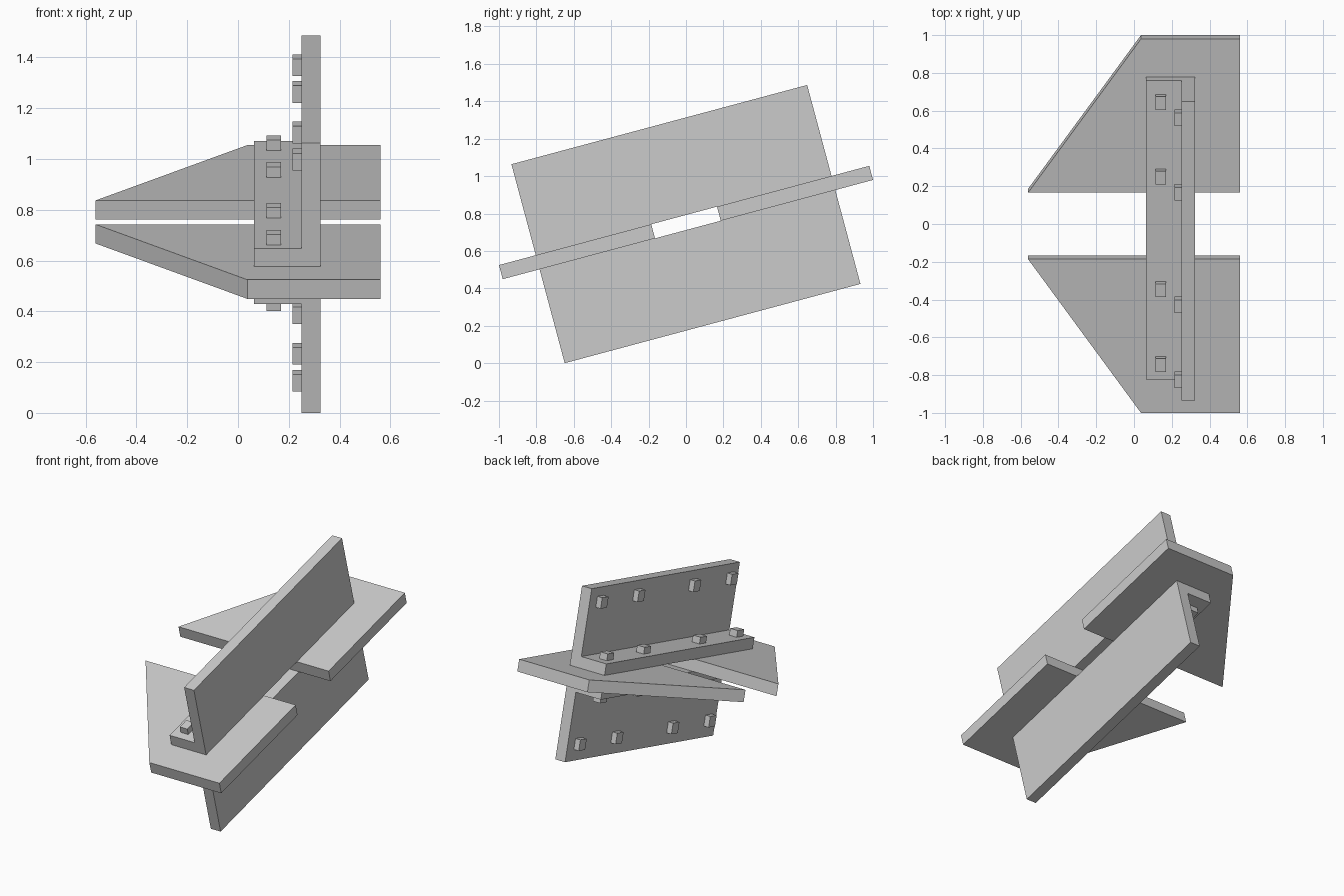
import bpy, bmesh
from math import radians
from mathutils import Matrix, Vector

if "Cube" in bpy.data.objects:
    bpy.data.objects.remove(bpy.data.objects["Cube"])

# Whole assembly is tilted 15 degrees about x; parts are laid out in (x, length u, height v)
TILT = Matrix.Translation((0, 0, 0.752)) @ Matrix.Rotation(radians(15), 4, 'X')


def extrude(name, points, offset):
    """Extrude a flat outline along offset, then tilt it into place."""
    bm = bmesh.new()
    face = bm.faces.new([bm.verts.new(p) for p in points])
    new = bmesh.ops.extrude_face_region(bm, geom=[face])["geom"]
    bmesh.ops.translate(bm, vec=Vector(offset),
                        verts=[g for g in new if isinstance(g, bmesh.types.BMVert)])
    bmesh.ops.recalc_face_normals(bm, faces=bm.faces)
    mesh = bpy.data.meshes.new(name)
    bm.to_mesh(mesh)
    bm.free()
    mesh.transform(TILT)
    obj = bpy.data.objects.new(name, mesh)
    bpy.context.collection.objects.link(obj)


def box(name, x0, x1, u0, u1, v0, v1):
    extrude(name, [(x0, u0, v0), (x1, u0, v0), (x1, u1, v0), (x0, u1, v0)], (0, 0, v1 - v0))


# Two swept wing plates with a gap between them
for side, s in (("front", -1), ("back", 1)):
    outline = [(-0.561, 0.182), (0.561, 0.182), (0.561, 1.0248), (0.037, 1.0248)]
    extrude(f"wing_plate_{side}", [(x, s * u, -0.039) for x, u in outline], (0, 0, 0.078))

# L-shaped brackets above and below the plates, each with two rows of bolts
X_FLANGE, X_WEB, X_OUT = 0.064, 0.251, 0.324
for side, s, flange, tip in (("upper", 1, 0.112, 0.5425), ("lower", -1, 0.115, 0.5585)):
    profile = [(X_FLANGE, 0.039), (X_OUT, 0.039), (X_OUT, tip),
               (X_WEB, tip), (X_WEB, flange), (X_FLANGE, flange)]
    extrude(f"{side}_bracket", [(x, -0.821, s * v) for x, v in profile], (0, 1.637, 0))
    for i, u in enumerate((-0.733, -0.322, 0.295, 0.703)):
        box(f"{side}_flange_bolt_{i}", 0.113, 0.169, u - 0.036, u + 0.036,
            s * flange, s * (flange + 0.043))
        box(f"{side}_web_bolt_{i}", 0.215, X_WEB, u - 0.035, u + 0.035,
            s * 0.451 - 0.035, s * 0.451 + 0.035)
